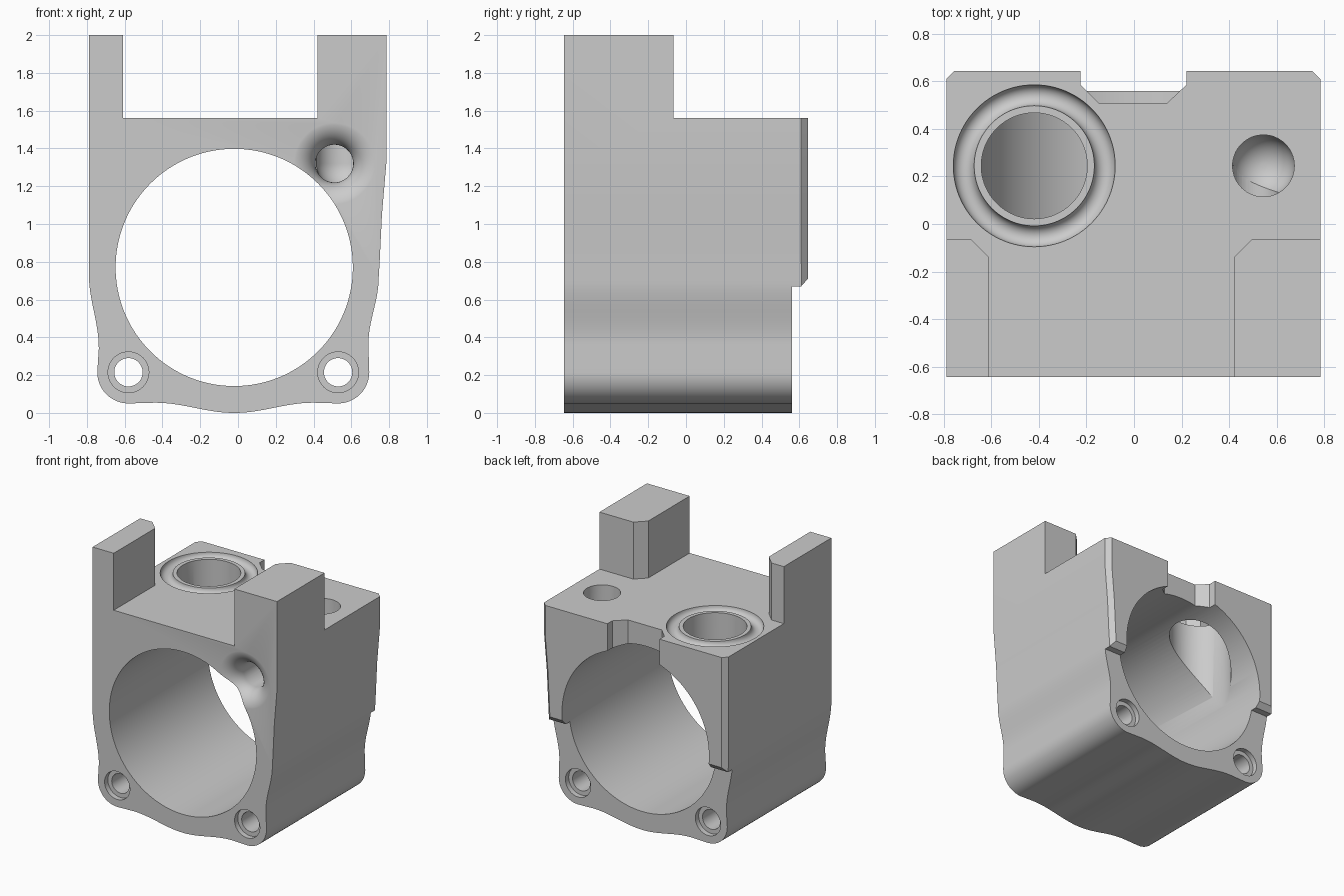
import bpy, bmesh
from math import sin, cos, pi, radians

cube = bpy.data.objects.get("Cube")
if cube:
    bpy.data.objects.remove(cube, do_unlink=True)

FRONT, BACK, DECK = -0.645, 0.645, 1.56

grey = bpy.data.materials.new("light_grey_metal")
grey.use_nodes = True
grey.diffuse_color = (0.6, 0.6, 0.6, 1)
grey.node_tree.nodes["Principled BSDF"].inputs["Base Color"].default_value = (0.6, 0.6, 0.6, 1)


def place(axis, a, b, t):
    return {"x": (t, a, b), "y": (a, t, b), "z": (a, b, t)}[axis]


def loft(name, rings, closed=False):
    """Skin a list of equal-sized rings, capping the ends unless closed."""
    bm = bmesh.new()
    vs = [[bm.verts.new(p) for p in ring] for ring in rings]
    n = len(vs[0])
    pairs = list(zip(vs, vs[1:])) + ([(vs[-1], vs[0])] if closed else [])
    for lo, hi in pairs:
        for i in range(n):
            j = (i + 1) % n
            bm.faces.new((lo[i], lo[j], hi[j], hi[i]))
    if not closed:
        bm.faces.new(vs[0])
        bm.faces.new(vs[-1])
    bmesh.ops.recalc_face_normals(bm, faces=bm.faces)
    me = bpy.data.meshes.new(name)
    bm.to_mesh(me)
    bm.free()
    me.materials.append(grey)
    ob = bpy.data.objects.new(name, me)
    bpy.context.collection.objects.link(ob)
    return ob


def prism(name, axis, pts, lo, hi):
    return loft(name, [[place(axis, a, b, t) for a, b in pts] for t in (lo, hi)])


def lathe(name, axis, centre, profile, n=96, closed=False):
    """Turn (radius, position) points about an axis."""
    turn = [2 * pi * i / n for i in range(n)]
    return loft(name, [[place(axis, centre[0] + r * cos(a), centre[1] + r * sin(a), t)
                        for a in turn] for r, t in profile], closed)


def arc(cx, cz, r, start, end, n=12):
    angles = [radians(start + (end - start) * i / n) for i in range(n + 1)]
    return [(cx + r * cos(a), cz + r * sin(a)) for a in angles]


def s_curve(x0, z0, x1, z1, n=12):
    return [(x0 + (x1 - x0) * (1 - cos(pi * i / n)) / 2, z0 + (z1 - z0) * i / n)
            for i in range(n + 1)]


# Outer silhouette, extruded front to back
taper = [(0.785, 1.32), (0.762, 1.05), (0.75, 0.8)]
wave_x = [0.4 - 0.84 * i / 28 for i in range(29)]
outline = [(0.785, 2)] + taper
outline += s_curve(0.745, 0.72, 0.69, 0.36)
outline += arc(0.53, 0.215, 0.165, 0, -90)
outline += [(x, 0.027 * (1 - cos(pi * (x + 0.02) / 0.42))) for x in wave_x]
outline += arc(-0.58, 0.215, 0.165, -90, -180)
outline += s_curve(-0.737, 0.34, -0.79, 0.74)
outline += [(-0.79, 2)]
body = prism("housing_body", "y", outline, FRONT, BACK)

cutters = []

# Space above the deck, leaving the two front posts with chamfered inner corners
cutters.append(prism("deck_cutter", "z", [
    (-0.61, -1), (0.42, -1), (0.42, -0.14), (0.495, -0.065), (1, -0.065),
    (1, 1), (-1, 1), (-1, -0.065), (-0.685, -0.065), (-0.61, -0.14)], DECK, 2.2))

# Recess below the raised back pad, with its chamfered lower edge
cutters.append(prism("pad_cutter", "x", [
    (0.56, -0.2), (0.56, 0.67), (0.61, 0.67), (0.645, 0.71), (0.68, 0.75), (0.68, -0.2)], -1, 1))

# Chamfers on the upright edges of the back pad
def chamfer(name, side, levels):
    loft(name, [[(x - side * 0.045, 0.655, z), (x + side * 0.02, 0.59, z),
                 (x + side * 0.02, 0.655, z)] for x, z in levels])
    return bpy.data.objects[name]

cutters.append(chamfer("left_chamfer", 1, [(0.785, 1.7)] + taper + [(0.735, 0.5)]))
cutters.append(chamfer("right_chamfer", -1, [(-0.79, 1.7), (-0.79, 0.5)]))

# Main bore
cutters.append(lathe("main_bore", "y", (-0.02, 0.77), [(0.628, -1), (0.628, 1)], 128))

# Notch in the top of the back pad
cutters.append(prism("notch_cutter", "z", [
    (-0.225, 0.75), (-0.225, 0.585), (-0.15, 0.51), (0.14, 0.51),
    (0.22, 0.585), (0.22, 0.75)], 0.9, 1.7))

# Large port down to the bore and the round groove about it
port = (-0.42, 0.245)
cutters.append(lathe("large_port", "z", port, [(0.223, 0.78), (0.223, 1.7)]))
cutters.append(lathe("seal_groove", "z", port, arc(0.297, DECK, 0.044, 0, 345, 23), closed=True))

# Small round-ended port from the deck
dome = [(0.13 * sin(radians(a)), 1.32 - 0.13 * cos(radians(a))) for a in range(5, 91, 5)]
cutters.append(lathe("small_port", "z", (0.545, 0.245), dome + [(0.13, 1.7)], 64))

# Passage from the small port to a flared mouth on the front
flare = [(0.23 - 0.13 * cos(radians(a)), FRONT + 0.13 - 0.131 * sin(radians(a)))
         for a in range(0, 91, 6)]
cutters.append(lathe("flared_passage", "y", (0.51, 1.32),
                     [(0.1, 0.245)] + flare + [(0.23, -0.8)], 64))

# Bolt holes, counterbored at both ends
for name, x in (("left_bolt_hole", 0.53), ("right_bolt_hole", -0.58)):
    cutters.append(lathe(name, "y", (x, 0.215), [
        (0.108, -0.8), (0.108, -0.605), (0.075, -0.605),
        (0.075, 0.52), (0.108, 0.52), (0.108, 0.8)], 48))

# Carve every cutter out of the body
bpy.ops.object.select_all(action="DESELECT")
bpy.context.view_layer.objects.active = body
body.select_set(True)
for cutter in cutters:
    cutter.hide_render = True
    mod = body.modifiers.new(cutter.name, "BOOLEAN")
    mod.operation = "DIFFERENCE"
    mod.solver = "EXACT"
    mod.object = cutter
    bpy.ops.object.modifier_apply(modifier=mod.name)
    bpy.data.objects.remove(cutter, do_unlink=True)

bpy.ops.object.shade_smooth_by_angle(angle=radians(30))
